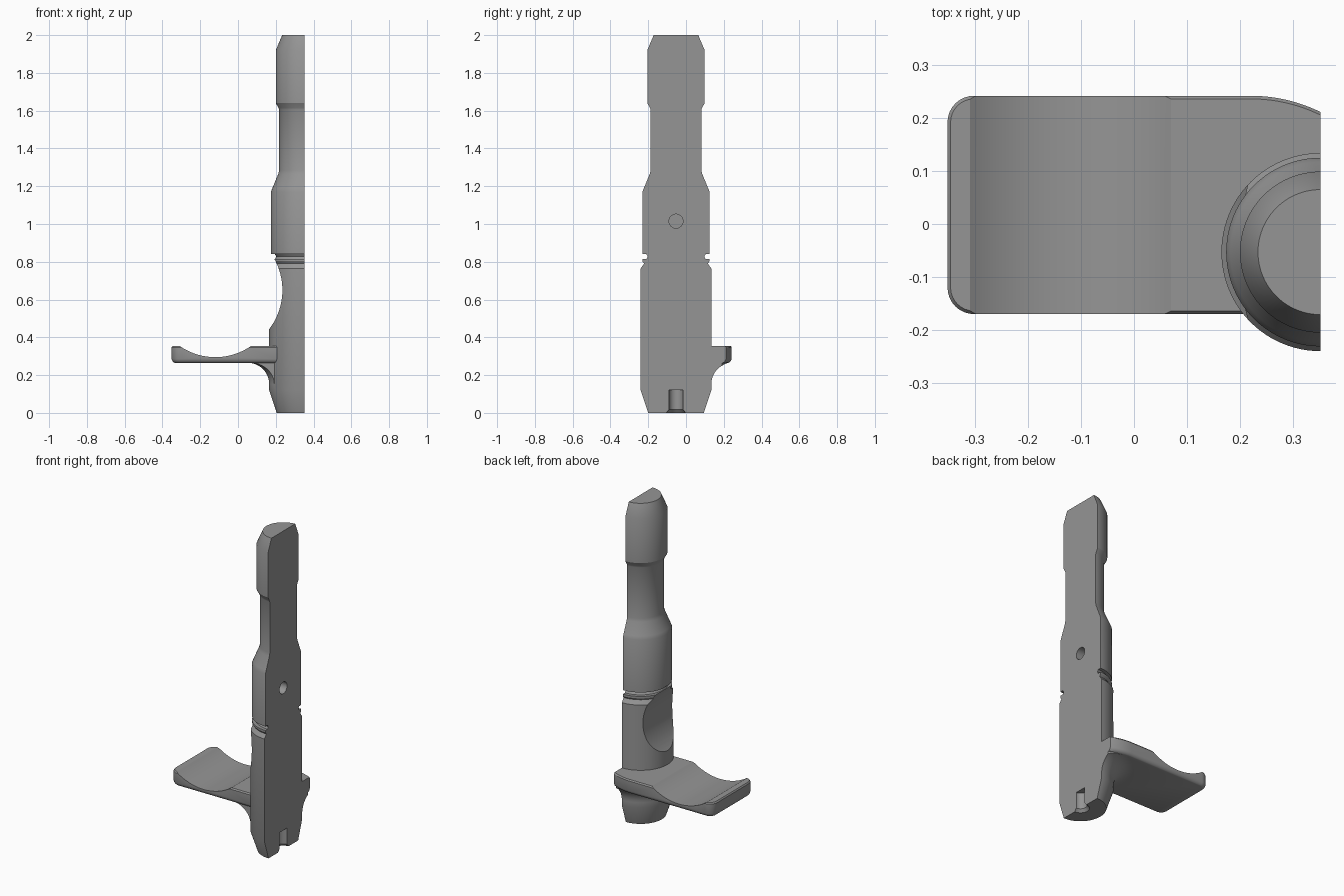
import bpy, bmesh, math
from mathutils import Vector

if "Cube" in bpy.data.objects:
    bpy.data.objects.remove(bpy.data.objects["Cube"])

AX, AY = 0.352, -0.053          # axis of the turned shaft, on the flat cut plane

steel = bpy.data.materials.new("steel_grey")
steel.diffuse_color = (0.3, 0.3, 0.3, 1)
steel.use_nodes = True
steel.node_tree.nodes["Principled BSDF"].inputs["Base Color"].default_value = steel.diffuse_color


def finish(name, bm):
    bmesh.ops.recalc_face_normals(bm, faces=bm.faces)
    mesh = bpy.data.meshes.new(name)
    bm.to_mesh(mesh)
    bm.free()
    mesh.materials.append(steel)
    ob = bpy.data.objects.new(name, mesh)
    bpy.context.collection.objects.link(ob)
    return ob


def loft(name, rings):
    """Closed skin through rings of equal point count, capped at both ends."""
    bm = bmesh.new()
    rows = [[bm.verts.new(p) for p in r] for r in rings]
    n = len(rows[0])
    for a, b in zip(rows, rows[1:]):
        for i in range(n):
            j = (i + 1) % n
            bm.faces.new((a[i], a[j], b[j], b[i]))
    bm.faces.new(rows[0])
    bm.faces.new(rows[-1])
    return finish(name, bm)


def turned(name, profile, n=96):
    """Revolve (radius, z) points about the shaft axis."""
    angs = [2 * math.pi * i / n for i in range(n)]
    return loft(name, [[(AX + r * math.cos(a), AY + r * math.sin(a), z)
                        for a in angs] for r, z in profile])


def arc(cx, cy, r, a0, a1, n):
    return [(cx + r * math.cos(math.radians(a0 + (a1 - a0) * i / n)),
             cy + r * math.sin(math.radians(a0 + (a1 - a0) * i / n)))
            for i in range(n + 1)]


def along_y(name, pts, y0, y1):
    return loft(name, [[(x, y, z) for x, z in pts] for y in (y0, y1)])


def combine(target, tool, op):
    mod = target.modifiers.new(op, 'BOOLEAN')
    mod.operation, mod.solver, mod.object = op, 'EXACT', tool
    bpy.context.view_layer.objects.active = target
    bpy.ops.object.modifier_apply(modifier=mod.name)
    bpy.data.objects.remove(tool)


# Turned shaft with retaining grooves and necked upper section
shaft = turned("locking_pin", [
    (.147, 0), (.187, .12), (.187, .765), (.176, .78), (.169, .79), (.178, .803),
    (.178, .815), (.157, .815), (.149, .828), (.157, .84), (.178, .84),
    (.178, 1.17), (.170, 1.19), (.139, 1.265), (.134, 1.285), (.134, 1.605),
    (.138, 1.615), (.152, 1.64), (.152, 1.92), (.118, 2.0)])

# Concave scoop in the side of the shaft
combine(shaft, along_y("scoop_cutter", arc(-.105, .65, .34, 0, 360, 96)[:-1], -.5, .5),
        'DIFFERENCE')

# Thumb lever: dished plate
dish = arc(-.12, .625, .33, 305.1, 234.9, 24)
lever = along_y("lever", [(-.6, .265), (.5, .265), (.5, .355)] + dish + [(-.6, .355)],
                -.3, .4)

# Flared collar under the lever
flare = arc(.300, .152, .113, 180, 90, 12)
combine(lever, turned("collar", [(.16, .13)] + flare + [(.300, .30), (.16, .30)]), 'UNION')


# Trim the lever to its rounded outline, with softened lower and upper edges
def outline(d):
    r = .05 - d
    x0, y0, y1 = -.352 + d, -.17 + d, .242 - d
    pts = arc(x0 + r, y0 + r, r, 270, 180, 8) + arc(x0 + r, y1 - r, r, 180, 90, 8)
    return pts + arc(.22, y1 - .3, .3, 90, 55, 14) + [(.5, y0)]


trim = loft("lever_trim", [[(x, y, z) for x, y in outline(d)] for d, z in (
    (.02, .05), (.02, .264), (.012, .267), (.005, .274), (0, .285), (0, .347), (.008, .358))])
combine(lever, trim, 'INTERSECT')
combine(shaft, lever, 'UNION')

# Flat face along the shaft axis
combine(shaft, along_y("flat_cutter", [(AX, -1), (2, -1), (2, 3), (AX, 3)], -1, 1),
        'DIFFERENCE')

# Countersunk bore in the foot
combine(shaft, turned("bore_cutter", [(.06, -.01), (.037, .018), (.037, .12)], 48),
        'DIFFERENCE')

# Blind cross hole in the flat face
circle = arc(AY, 1.015, .037, 0, 360, 40)[:-1]
combine(shaft, loft("hole_cutter", [[(x, y, z) for y, z in circle] for x in (AX - .09, .5)]),
        'DIFFERENCE')

# Smooth shading with crisp edges
bpy.ops.object.select_all(action='DESELECT')
shaft.select_set(True)
bpy.context.view_layer.objects.active = shaft
bpy.ops.object.shade_smooth_by_angle(angle=math.radians(25))
